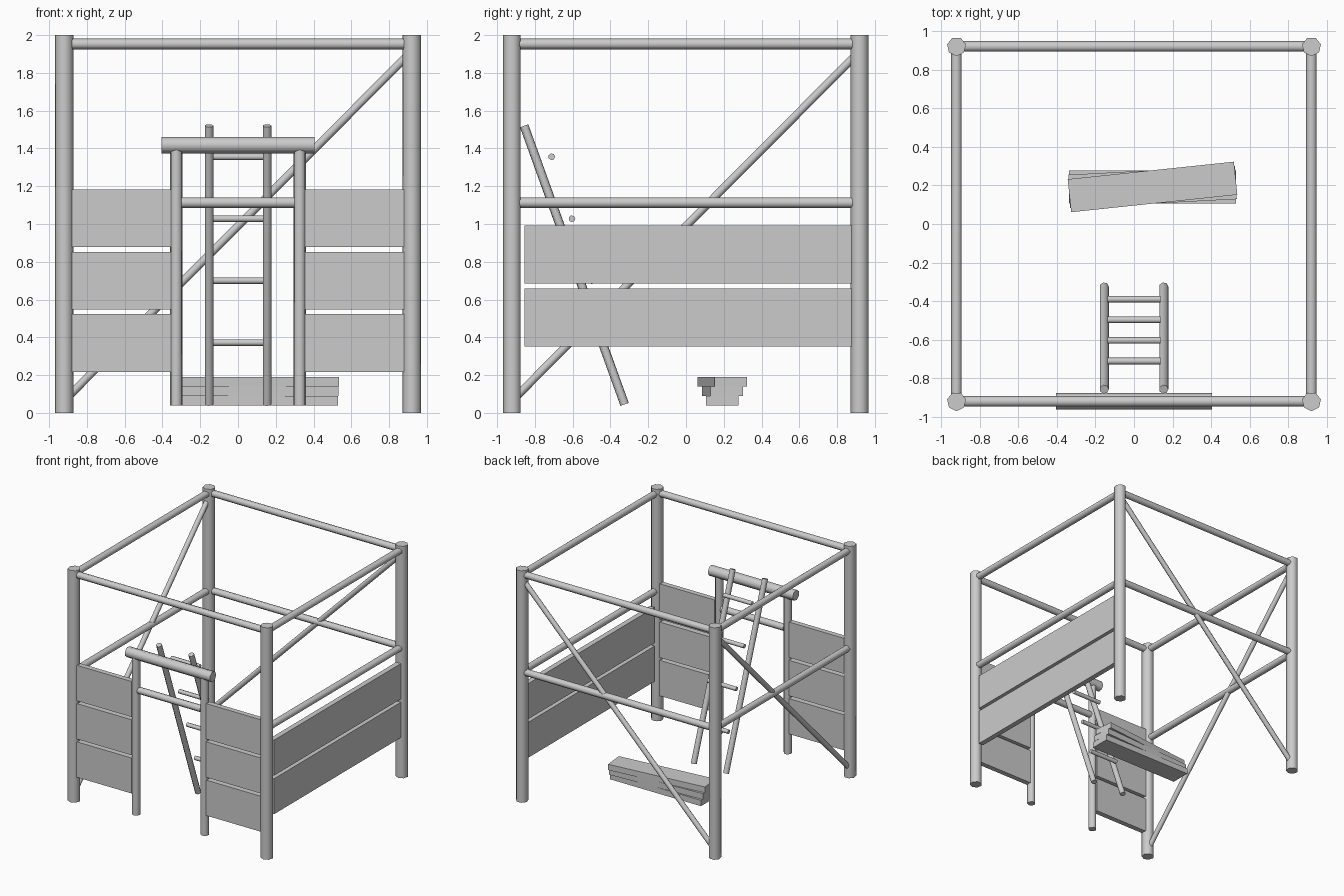
import bpy, bmesh
from math import radians
from mathutils import Vector, Matrix

if "Cube" in bpy.data.objects:
    bpy.data.objects.remove(bpy.data.objects["Cube"])

SIDES = 7
E = 0.92    # centre line of the frame
IN = 0.885  # where rails end inside the posts


def finish(bm, name):
    mesh = bpy.data.meshes.new(name)
    bm.to_mesh(mesh)
    bm.free()
    ob = bpy.data.objects.new(name, mesh)
    bpy.context.collection.objects.link(ob)
    return ob


def pole(name, a, b, r):
    """Round bar from a to b, smooth sides and sharp flat ends."""
    a, b = Vector(a), Vector(b)
    d = b - a
    if abs(d.z) > 0.999 * d.length:
        rot = Matrix.Rotation(radians(-90), 4, 'Z')
    else:
        rot = d.to_track_quat('Z', 'Y').to_matrix().to_4x4()
    bm = bmesh.new()
    bmesh.ops.create_cone(bm, cap_ends=True, segments=SIDES, radius1=r, radius2=r,
                          depth=d.length)
    # put one corner of the section on the local +x axis
    c = max((v.co for v in bm.verts), key=lambda co: co.x).copy()
    turn = Vector((c.x, c.y)).angle_signed(Vector((1, 0)))
    bm.transform(Matrix.Translation((a + b) / 2) @ rot @ Matrix.Rotation(-turn, 4, 'Z'))
    for f in bm.faces:
        f.smooth = len(f.verts) == 4
        if not f.smooth:
            for e in f.edges:
                e.smooth = False
    return finish(bm, name)


def board(name, centre, size, angle=0):
    bm = bmesh.new()
    bmesh.ops.create_cube(bm, size=1)
    bm.transform(Matrix.Translation(centre) @ Matrix.Rotation(radians(angle), 4, 'Z')
                 @ Matrix.Diagonal((*size, 1)))
    return finish(bm, name)


# corner posts
for x in (-E, E):
    for y in (-E, E):
        pole("corner_post", (x, y, 0), (x, y, 2), 0.05)

# top rails on all sides, middle rails on all but the front
for s in (-1, 1):
    pole("top_rail", (-IN, s * E, 1.953), (IN, s * E, 1.953), 0.029)
    pole("top_side_rail", (s * E, -IN, 1.953), (s * E, IN, 1.953), 0.029)
    pole("middle_side_rail", (s * E, -IN, 1.113), (s * E, IN, 1.113), 0.029)
pole("middle_back_rail", (-IN, E, 1.113), (IN, E, 1.113), 0.029)

# diagonal braces on the back and left
pole("back_brace", (-0.89, E, 0.095), (0.89, E, 1.885), 0.022)
pole("left_brace", (-E, -0.89, 0.095), (-E, 0.89, 1.885), 0.022)

# doorway
for s in (-1, 1):
    pole("door_post", (s * 0.327, -E, 0.04), (s * 0.327, -E, 1.40), 0.034)
pole("door_bar", (-0.30, -E, 1.113), (0.30, -E, 1.113), 0.029)
pole("door_beam", (-0.405, -E, 1.418), (0.405, -E, 1.418), 0.045)

# front and right wall boards
for z in (0.37, 0.70, 1.03):
    for s in (-1, 1):
        board("front_board", (s * 0.617, -E, z), (0.525, 0.045, 0.306))
for z in (0.505, 0.838):
    board("right_board", (E, 0.01, z), (0.045, 1.73, 0.306))

# leaning ladder
for s in (-1, 1):
    pole("ladder_rail", (s * 0.154, -0.325, 0.045), (s * 0.154, -0.857, 1.52), 0.024)
for i in range(4):
    y, z = -0.39 - 0.107 * i, 0.372 + 0.328 * i
    pole("ladder_rung", (-0.137, y, z), (0.137, y, z), 0.018)

# stacked loose planks
for i in range(3):
    board("loose_plank", (0.096, 0.192, 0.064 + 0.05 * i), (0.866, 0.172, 0.05), 3 * i)
